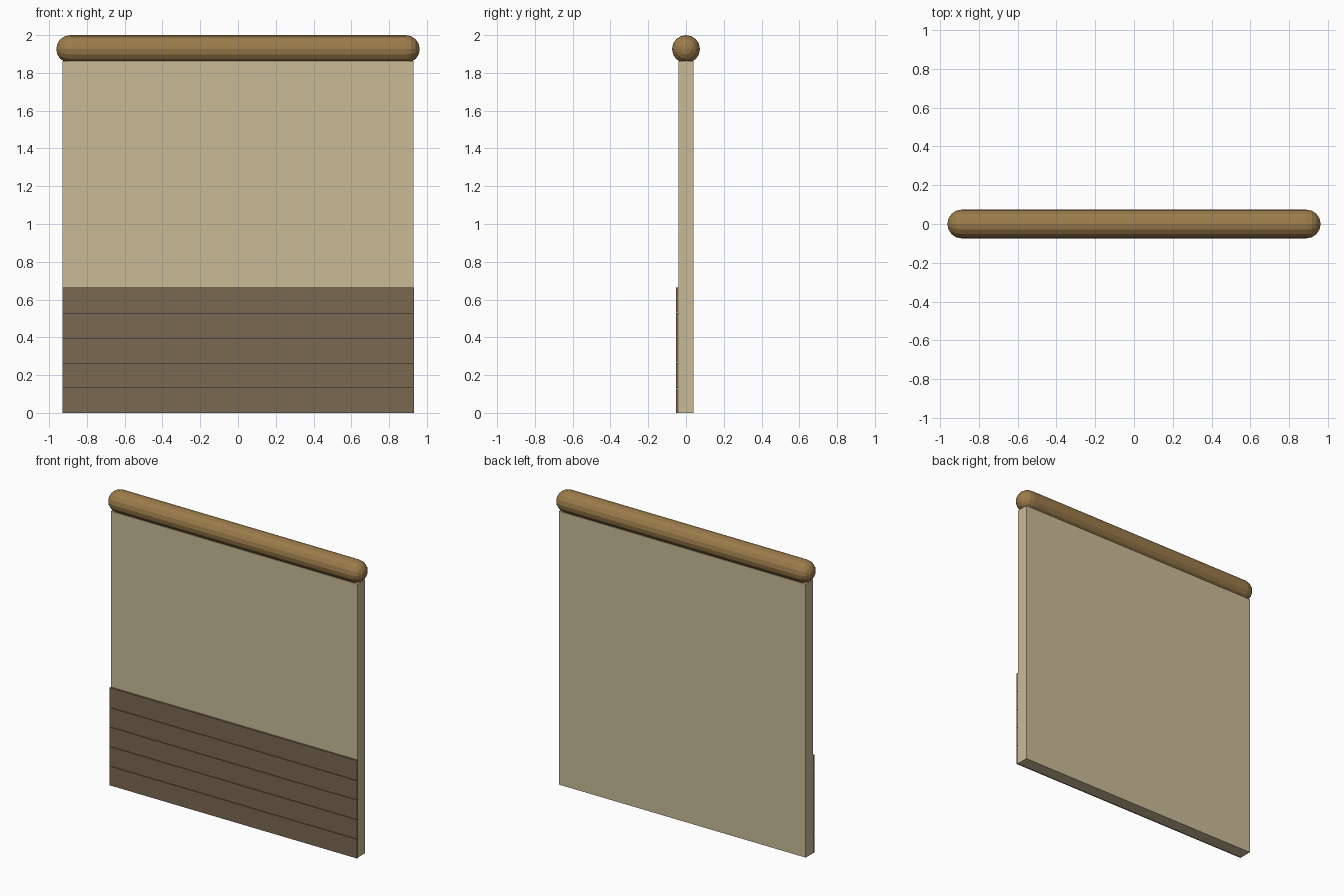
import bpy, bmesh
from mathutils import Matrix

if "Cube" in bpy.data.objects:
    bpy.data.objects.remove(bpy.data.objects["Cube"])


def material(name, color):
    m = bpy.data.materials.new(name)
    m.diffuse_color = (*color, 1)
    m.use_nodes = True
    m.node_tree.nodes["Principled BSDF"].inputs["Base Color"].default_value = m.diffuse_color
    return m


def make_object(name, bm, mat):
    bmesh.ops.recalc_face_normals(bm, faces=bm.faces)
    mesh = bpy.data.meshes.new(name)
    bm.to_mesh(mesh)
    bm.free()
    mesh.materials.append(mat)
    obj = bpy.data.objects.new(name, mesh)
    bpy.context.collection.objects.link(obj)
    return obj


def box(name, lo, hi, mat):
    bm = bmesh.new()
    bmesh.ops.create_cube(bm, size=1)
    for v in bm.verts:
        v.co = [(a + b) / 2 + c * (b - a) for a, b, c in zip(lo, hi, v.co)]
    return make_object(name, bm, mat)


plaster = material("plaster", (0.59, 0.50, 0.31))
board_wood = material("board_wood", (0.19, 0.14, 0.08))
log_wood = material("log_wood", (0.33, 0.20, 0.07))

W, T, H = 0.93, 0.04, 1.862   # wall half width, half thickness, height
R, END = 0.074, 0.962         # log radius and half length

# Plaster wall panel
box("wall_panel", (-W, -T, 0), (W, T, H), plaster)

# Horizontal boards across the lower front
PITCH, GAP = 0.133, 0.003
for i in range(5):
    box(f"board_{i + 1}", (-W, -0.053, i * PITCH),
        (W + 0.003, -T, (i + 1) * PITCH - (GAP if i < 4 else 0)), board_wood)

# Round-ended top log: a sphere stretched at its equator, flat where it rests
bm = bmesh.new()
bmesh.ops.create_uvsphere(bm, u_segments=16, v_segments=8, radius=R,
                          matrix=Matrix.Rotation(1.5707963, 4, 'Y'))
equator = [e for e in bm.edges if all(abs(v.co.x) < 1e-5 for v in e.verts)]
bmesh.ops.split_edges(bm, edges=equator)
for f in bm.faces:
    f.tag = f.calc_center_median().x > 0
for v in bm.verts:
    v.co.x += (END - R) * (1 if v.link_faces[0].tag else -1)
    v.co.z += 2 - R
rims = [e for e in bm.edges if e.is_boundary]
bmesh.ops.bridge_loops(bm, edges=rims)
cut = bmesh.ops.bisect_plane(bm, geom=bm.verts[:] + bm.edges[:] + bm.faces[:],
                             plane_co=(0, 0, H), plane_no=(0, 0, -1),
                             clear_outer=True)
bmesh.ops.holes_fill(bm, edges=[e for e in bm.edges if e.is_boundary])
make_object("top_log", bm, log_wood)
